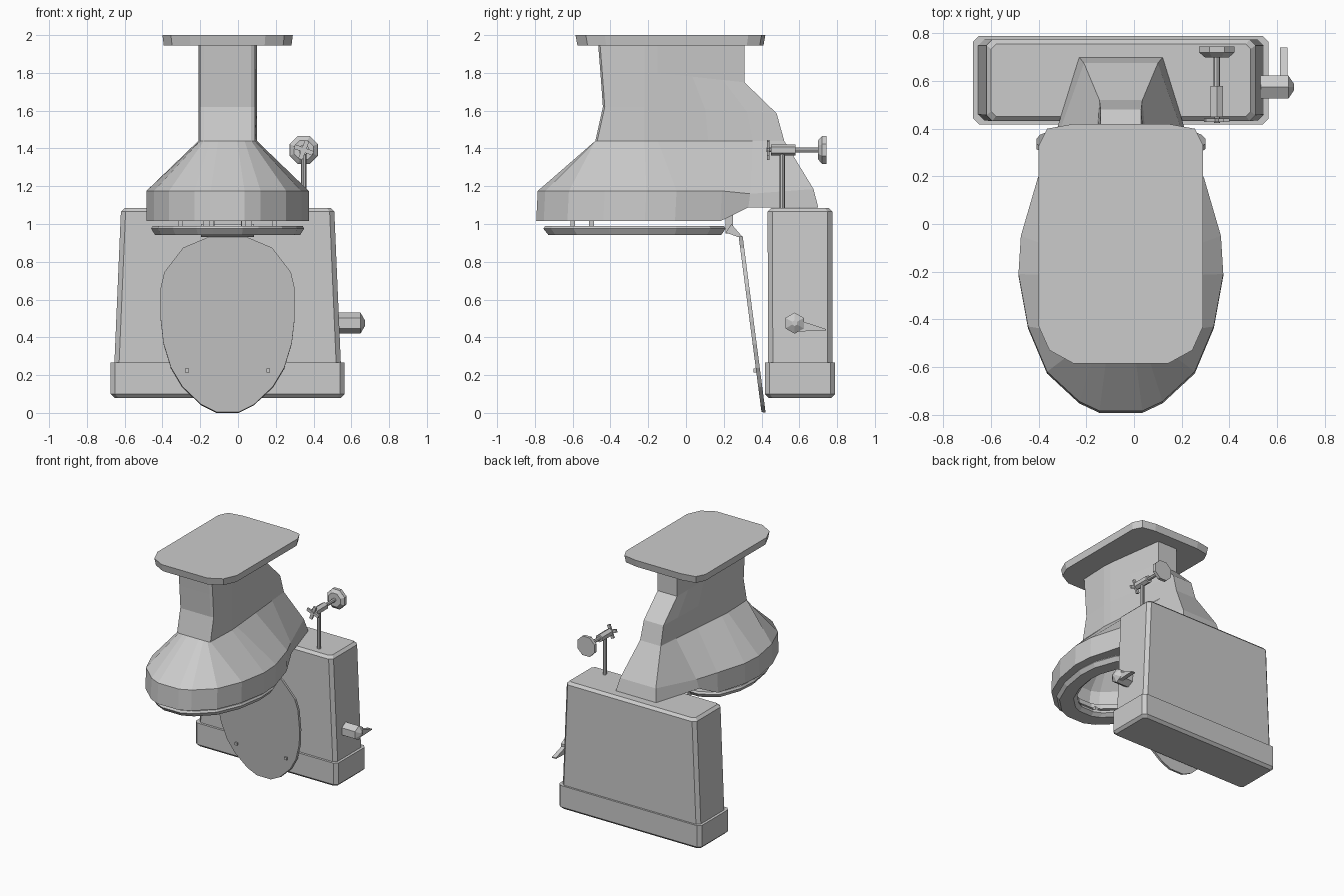
import bpy, bmesh, math
from mathutils import Vector, Matrix

if "Cube" in bpy.data.objects:
    bpy.data.objects.remove(bpy.data.objects["Cube"])

CX = -0.055  # symmetry plane of the fixture


def finish(bm, name):
    bmesh.ops.remove_doubles(bm, verts=bm.verts, dist=1e-5)
    bmesh.ops.recalc_face_normals(bm, faces=bm.faces)
    me = bpy.data.meshes.new(name)
    bm.to_mesh(me)
    bm.free()
    ob = bpy.data.objects.new(name, me)
    bpy.context.collection.objects.link(ob)
    return ob


def mirror_ring(half, z=None):
    """Half outline (halfwidth, y[, z]) front to back -> full closed ring."""
    pts = [(p[0], p[1], p[2] if z is None else z) for p in half]
    return [(CX + x, y, h) for x, y, h in pts] + [(CX - x, y, h) for x, y, h in reversed(pts)]


def loft(name, rings, closed=False):
    """Skin rings; end caps are strips across the symmetry plane."""
    bm = bmesh.new()
    vs = [[bm.verts.new(p) for p in r] for r in rings]
    n = len(vs[0])
    for a, b in zip(vs, vs[1:] + (vs[:1] if closed else [])):
        for i in range(n):
            bm.faces.new((a[i], a[(i + 1) % n], b[(i + 1) % n], b[i]))
    if not closed:
        for r in (vs[0], vs[-1]):
            for i in range(n // 2 - 1):
                bm.faces.new((r[i], r[i + 1], r[n - 2 - i], r[n - 1 - i]))
    return finish(bm, name)


def oct_ring(hw, y0, y1, c, z):
    return mirror_ring([(hw - c, y0), (hw, y0 + c), (hw, y1 - c), (hw - c, y1)], z)


def rod(name, a, b, r1, r2=None, n=8, turn=0):
    a, b = Vector(a), Vector(b)
    d = b - a
    bm = bmesh.new()
    m = Matrix.Translation((a + b) / 2) @ d.to_track_quat('Z', 'Y').to_matrix().to_4x4() @ Matrix.Rotation(turn, 4, 'Z')
    bmesh.ops.create_cone(bm, cap_ends=True, segments=n, radius1=r1,
                          radius2=r1 if r2 is None else r2, depth=d.length, matrix=m)
    return finish(bm, name)


def box(name, c, size, rot=None):
    bm = bmesh.new()
    m = Matrix.Translation(c) @ (rot or Matrix.Identity(4)) @ Matrix.Diagonal((*size, 1))
    bmesh.ops.create_cube(bm, size=1, matrix=m)
    return finish(bm, name)


def scaled(half, s, cy=-0.25):
    return [(x * s, cy + (y - cy) * s) for x, y in half]


# floor plate (on top, the fixture is upside down)
base = [(0.20, -0.585), (0.30, -0.53), (0.345, -0.43), (0.345, 0.33), (0.31, 0.40), (0.20, 0.42)]
loft("base_plate", [mirror_ring(scaled(base, 0.98, -0.08), 1.945), mirror_ring(base, 2.0)])

# bowl and pedestal in one lofted body
rim = [(0.09, -0.785), (0.175, -0.745), (0.31, -0.62), (0.39, -0.43), (0.43, -0.21), (0.42, -0.05), (0.35, 0.19)]


def column(yf, zf, yb, zb, hb):
    ws = [0.05, 0.09, 0.125, 0.145, 0.155, 0.150]
    ys = [yf, yf, yf, yf + 0.01, -0.22, -0.15]
    pts = [(w, y, zf) for w, y in zip(ws, ys)]
    for t in (0.4, 0.75, 1):
        pts.append((0.15 + (hb - 0.15) * t, -0.15 + (yb + 0.15) * t, zf + (zb - zf) * t))
    return mirror_ring(pts)


bowl = loft("bowl_and_pedestal", [
    mirror_ring([(x, y - 0.008, 1.015) for x, y in rim] + [(0.29, 0.33, 1.088), (0.175, 0.70, 1.088)]),
    mirror_ring([(x, y, 1.175) for x, y in rim] + [(0.275, 0.34, 1.16), (0.155, 0.675, 1.185)]),
    column(-0.48, 1.44, 0.52, 1.44, 0.09),
    column(-0.44, 1.62, 0.48, 1.585, 0.085),
    column(-0.453, 1.80, 0.31, 1.75, 0.085),
    column(-0.465, 1.95, 0.31, 1.95, 0.085)])

# hollow of the bowl
seat = [(0.08, -0.755), (0.165, -0.715), (0.29, -0.595), (0.37, -0.41),
        (0.405, -0.2), (0.395, -0.05), (0.33, 0.13), (0.2, 0.21)]
cut = loft("bowl_cutter", [mirror_ring(scaled(seat, s), z) for s, z in
                           [(0.72, 0.98), (0.72, 1.05), (0.78, 1.06), (0.74, 1.16), (0.50, 1.28), (0.24, 1.38)]])
cut.hide_render = True
mod = bowl.modifiers.new("hollow", 'BOOLEAN')
mod.object, mod.operation, mod.solver = cut, 'DIFFERENCE', 'EXACT'
bpy.context.view_layer.objects.active = bowl
bpy.ops.object.modifier_apply(modifier=mod.name)
bpy.data.objects.remove(cut)

# seat ring with bumpers
loft("seat", [mirror_ring(scaled(seat, s), z) for s, z in
              [(0.98, 0.99), (1.0, 0.975), (0.95, 0.943), (0.72, 0.943), (0.66, 0.965), (0.68, 0.99)]], closed=True)
for s in (-1, 1):
    box("seat_bumper", (CX + s * 0.085, -0.60, 1.0), (0.025, 0.025, 0.04))
    box("seat_bumper", (CX + s * 0.25, -0.50, 1.0), (0.025, 0.025, 0.04))
    box("hinge", (CX + s * 0.10, 0.23, 1.0), (0.06, 0.04, 0.10))
    box("lid_bumper", (CX + s * 0.215, 0.368, 0.225), (0.02, 0.02, 0.02))

# hanging lid
lid = [(0.08, 0.94), (0.235, 0.875), (0.335, 0.745), (0.355, 0.66), (0.355, 0.50), (0.34, 0.37),
       (0.30, 0.24), (0.24, 0.14), (0.14, 0.045), (0.06, 0.005)]
loft("lid", [mirror_ring([(x, 0.278 + o + (0.94 - z) * 0.13, z - o * 0.2) for x, z in lid]) for o in (0, 0.022)])
loft("lid_hinge", [mirror_ring([(0.14, y, z) for y, z in prof]) for prof in
                   [[(0.21, 0.955), (0.278, 0.93)], [(0.24, 1.0), (0.30, 0.93)]]])

# tank and its cover
loft("tank", [oct_ring(0.60, 0.435, 0.775, 0.025, 0.25), oct_ring(0.565, 0.432, 0.775, 0.025, 1.065),
              oct_ring(0.545, 0.452, 0.755, 0.02, 1.085)])
loft("tank_cover", [oct_ring(0.60, 0.437, 0.77, 0.02, 0.08), oct_ring(0.62, 0.417, 0.79, 0.025, 0.10),
                    oct_ring(0.62, 0.417, 0.79, 0.025, 0.268)])

# flush handle
rod("handle_hub", (0.52, 0.575, 0.475), (0.648, 0.575, 0.475), 0.056, n=6)
rod("handle_cap", (0.648, 0.575, 0.475), (0.672, 0.575, 0.475), 0.056, 0.015, n=6)
bm = bmesh.new()
for p in [(x, y, z) for x in (0.612, 0.645) for y, z in ((0.57, 0.43), (0.57, 0.50), (0.74, 0.436), (0.74, 0.444))]:
    bm.verts.new(p)
bmesh.ops.convex_hull(bm, input=bm.verts)
finish(bm, "handle_lever")

# water supply valve
X, Z = 0.348, 1.392
rod("supply_pipe", (X, 0.51, 1.07), (X, 0.51, Z), 0.014)
rod("valve_body", (X, 0.45, Z), (X, 0.58, Z), 0.03, n=6)
rod("valve_pipe", (X, 0.57, Z), (X, 0.71, Z), 0.014)
rod("wall_flange", (X, 0.70, Z), (X, 0.72, Z), 0.055, 0.08, turn=math.pi / 8)
rod("wall_flange_rim", (X, 0.72, Z), (X, 0.745, Z), 0.081, turn=math.pi / 8)
rod("valve_stem", (X, 0.425, Z), (X, 0.46, Z), 0.012)
for a in (20, 110):
    box("valve_knob_arm", (X, 0.435, Z), (0.105, 0.014, 0.024), Matrix.Rotation(math.radians(a), 4, 'Y'))
